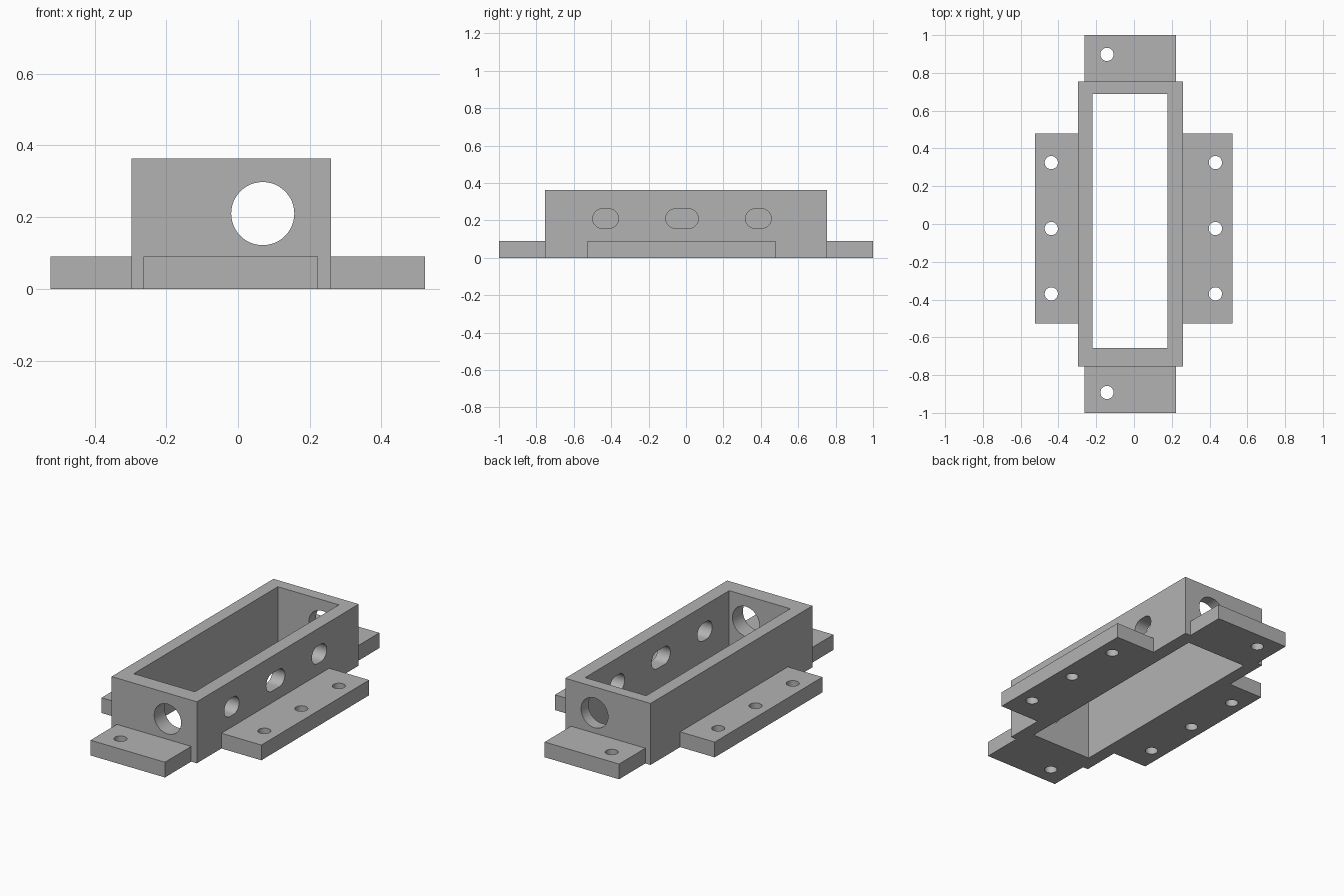
import bpy
import bmesh
from math import cos, sin, pi, radians
from mathutils import Matrix

cube = bpy.data.objects.get("Cube")
if cube:
    bpy.data.objects.remove(cube, do_unlink=True)

grey = bpy.data.materials.new("plain grey")
grey.use_nodes = True
colour = (0.45, 0.45, 0.45, 1)
grey.diffuse_color = colour
grey.node_tree.nodes["Principled BSDF"].inputs["Base Color"].default_value = colour


def prism(name, outline, depth, turn=None, shift=(0, 0, 0)):
    """Extrude a flat outline along z, then turn and move it."""
    bm = bmesh.new()
    face = bm.faces.new([bm.verts.new((x, y, 0)) for x, y in outline])
    grown = bmesh.ops.extrude_face_region(bm, geom=[face])["geom"]
    top = [v for v in grown if isinstance(v, bmesh.types.BMVert)]
    bmesh.ops.translate(bm, verts=top, vec=(0, 0, depth))
    matrix = Matrix.Translation(shift) @ (turn or Matrix.Identity(4))
    bmesh.ops.transform(bm, matrix=matrix, verts=bm.verts)
    bmesh.ops.recalc_face_normals(bm, faces=bm.faces)
    mesh = bpy.data.meshes.new(name)
    bm.to_mesh(mesh)
    bm.free()
    mesh.materials.append(grey)
    obj = bpy.data.objects.new(name, mesh)
    bpy.context.collection.objects.link(obj)
    return obj


def box(name, x0, x1, y0, y1, z0, z1):
    return prism(name, [(x0, y0), (x1, y0), (x1, y1), (x0, y1)], z1 - z0, shift=(0, 0, z0))


def slot_outline(radius, half_length=0.0, steps=24):
    """Circle, or a round-ended slot stretched along x."""
    points = []
    for side, start in ((1, -pi / 2), (-1, pi / 2)):
        last = steps + 1 if half_length else steps
        for i in range(last):
            a = start + pi * i / steps
            points.append((side * half_length + radius * cos(a), radius * sin(a)))
    return points


# Main walls and mounting flanges, the flanges sunk into the walls
WALL_X, WALL_Y = (-0.297, 0.26), (-0.755, 0.755)
FLANGE_TOP, SINK = 0.09, 0.03
housing = box("housing", *WALL_X, *WALL_Y, 0, 0.363)
added = [
    box("left_flange", WALL_X[1] - SINK, 0.521, -0.526, 0.479, 0, FLANGE_TOP),
    box("right_flange", -0.523, WALL_X[0] + SINK, -0.526, 0.479, 0, FLANGE_TOP),
    box("front_tab", -0.263, 0.223, -1, WALL_Y[0] + SINK, 0, FLANGE_TOP),
    box("back_tab", -0.263, 0.223, WALL_Y[1] - SINK, 1, 0, FLANGE_TOP),
]

# Open well through the middle
cut = [box("well", -0.221, 0.178, -0.657, 0.687, -0.1, 0.5)]

# Screw holes in the flanges and tabs
screws = [(x, y) for x in (-0.438, 0.431) for y in (-0.37, -0.024, 0.325)]
screws += [(-0.143, -0.892), (-0.143, 0.898)]
for x, y in screws:
    cut.append(prism("screw_hole", slot_outline(0.035), 0.3, shift=(x, y, -0.1)))

# Round port through both end walls
cut.append(prism("end_port", slot_outline(0.088), 2.4,
                 Matrix.Rotation(pi / 2, 4, "X"), (0.069, 1.2, 0.21)))

# Slotted ports through the left wall only
along_y = Matrix.Rotation(pi / 2, 4, "Z") @ Matrix.Rotation(pi / 2, 4, "X")
for y, half in ((-0.43, 0.017), (-0.021, 0.035), (0.387, 0.017)):
    cut.append(prism("side_port", slot_outline(0.052, half), 0.5, along_y, (0.05, y, 0.21)))

# Join and cut, then keep only the finished solid
for helpers, operation in ((added, "UNION"), (cut, "DIFFERENCE")):
    for helper in helpers:
        mod = housing.modifiers.new(helper.name, "BOOLEAN")
        mod.operation = operation
        mod.solver = "EXACT"
        mod.object = helper
bpy.context.view_layer.update()
graph = bpy.context.evaluated_depsgraph_get()
solid = bpy.data.meshes.new_from_object(housing.evaluated_get(graph))
housing.modifiers.clear()
housing.data = solid
for helper in added + cut:
    bpy.data.objects.remove(helper, do_unlink=True)

bpy.ops.object.select_all(action="DESELECT")
housing.select_set(True)
bpy.context.view_layer.objects.active = housing
bpy.ops.object.shade_smooth_by_angle(angle=radians(30))
